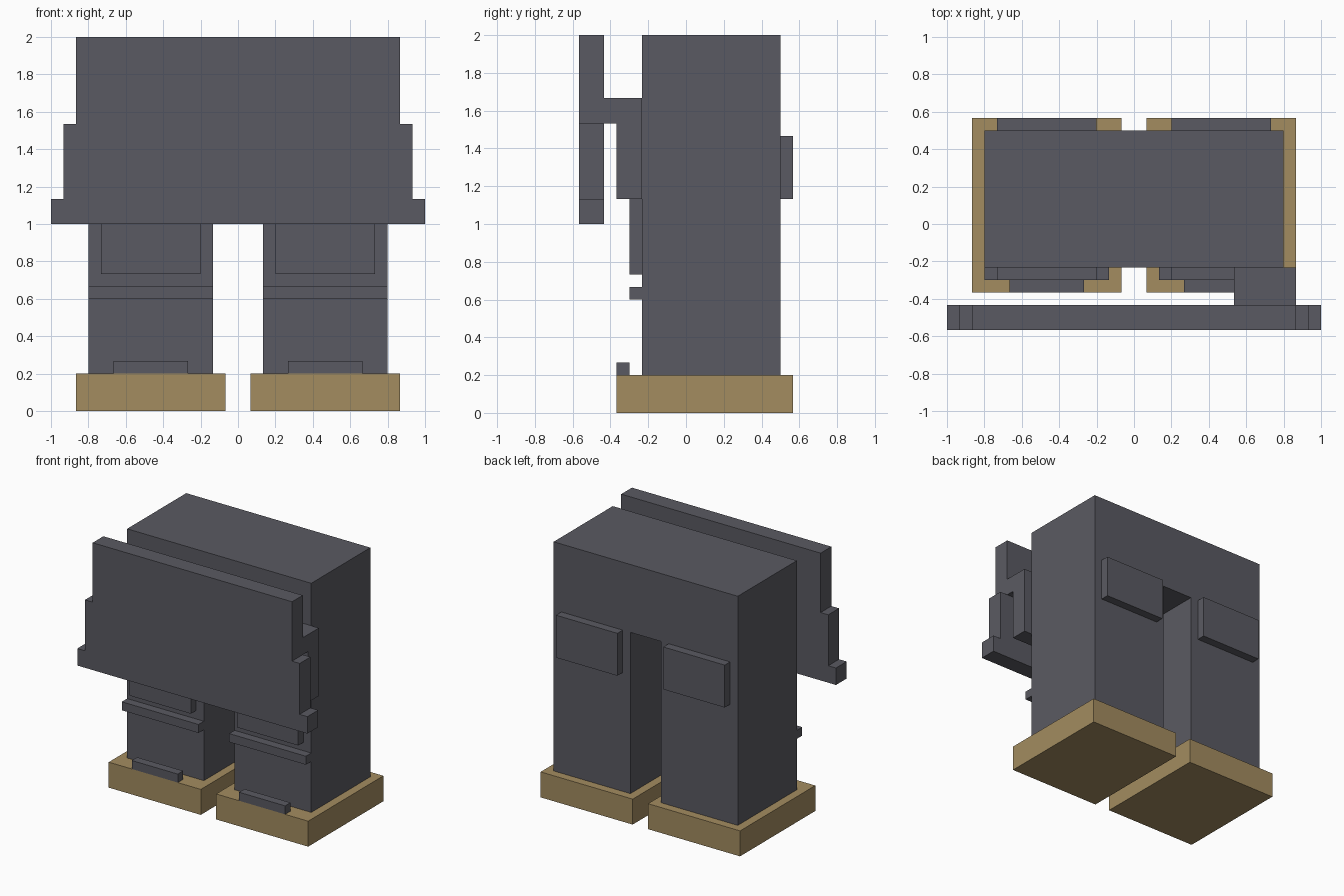
import bpy, bmesh
from mathutils import Vector

if "Cube" in bpy.data.objects:
    bpy.data.objects.remove(bpy.data.objects["Cube"], do_unlink=True)

U = 1 / 15  # one block unit


def material(name, rgb):
    m = bpy.data.materials.new(name)
    m.use_nodes = True
    m.diffuse_color = (*rgb, 1)
    m.node_tree.nodes["Principled BSDF"].inputs["Base Color"].default_value = (*rgb, 1)
    return m


GREY = material("slate grey", (0.102, 0.102, 0.122))
TAN = material("tan", (0.366, 0.262, 0.117))


def prism(name, outline, axis, lo, hi, mat):
    """Extrude an outline along x (outline in y, z) or y (outline in x, z)."""
    bm = bmesh.new()
    place = (lambda a, b: (lo, a, b)) if axis == "x" else (lambda a, b: (a, lo, b))
    face = bm.faces.new([bm.verts.new(place(a, b)) for a, b in outline])
    shift = Vector((hi - lo, 0, 0)) if axis == "x" else Vector((0, hi - lo, 0))
    grown = bmesh.ops.extrude_face_region(bm, geom=[face], use_keep_orig=True)
    verts = [v for v in grown["geom"] if isinstance(v, bmesh.types.BMVert)]
    bmesh.ops.translate(bm, verts=verts, vec=shift)
    bmesh.ops.recalc_face_normals(bm, faces=bm.faces)
    bmesh.ops.scale(bm, verts=bm.verts, vec=(U, U, U))
    mesh = bpy.data.meshes.new(name)
    bm.to_mesh(mesh)
    bm.free()
    mesh.materials.append(mat)
    obj = bpy.data.objects.new(name, mesh)
    bpy.context.collection.objects.link(obj)
    return obj


def box(name, x, y, z, mat=GREY):
    outline = [(x[0], z[0]), (x[1], z[0]), (x[1], z[1]), (x[0], z[1])]
    return prism(name, outline, "y", *y, mat)


def mirrored(half):
    return half + [(-x, z) for x, z in reversed(half)]


# Trousers: waist and both legs as one arch
prism("trousers", mirrored([(2, 22), (2, 3), (12, 3), (12, 30)]),
      "y", -3.5, 7.5, GREY)

# Stepped plate hanging in front
prism("front_plate",
      mirrored([(15, 15), (15, 17), (14, 17), (14, 23), (13, 23), (13, 30)]),
      "y", -8.5, -6.5, GREY)

# Bracket joining the plate to the hip
prism("hip_bracket",
      [(-3.5, 17), (-3.5, 25), (-6.5, 25), (-6.5, 23), (-5.5, 23), (-5.5, 17)],
      "x", 8, 13, GREY)

# Paired parts on each leg
for side, s in (("left", 1), ("right", -1)):
    def span(a, b):
        return sorted((s * a, s * b))

    box(side + "_shoe", span(1, 13), (-5.5, 8.5), (0, 3), TAN)
    box(side + "_shoe_tongue", span(4, 10), (-5.5, -4.5), (3, 4))
    box(side + "_shin_band", span(2, 12), (-4.5, -3.5), (9, 10))
    box(side + "_thigh_pad", span(3, 11), (-4.5, -3.5), (11, 18))
    box(side + "_back_pocket", span(3, 11), (7.5, 8.5), (17, 22))
